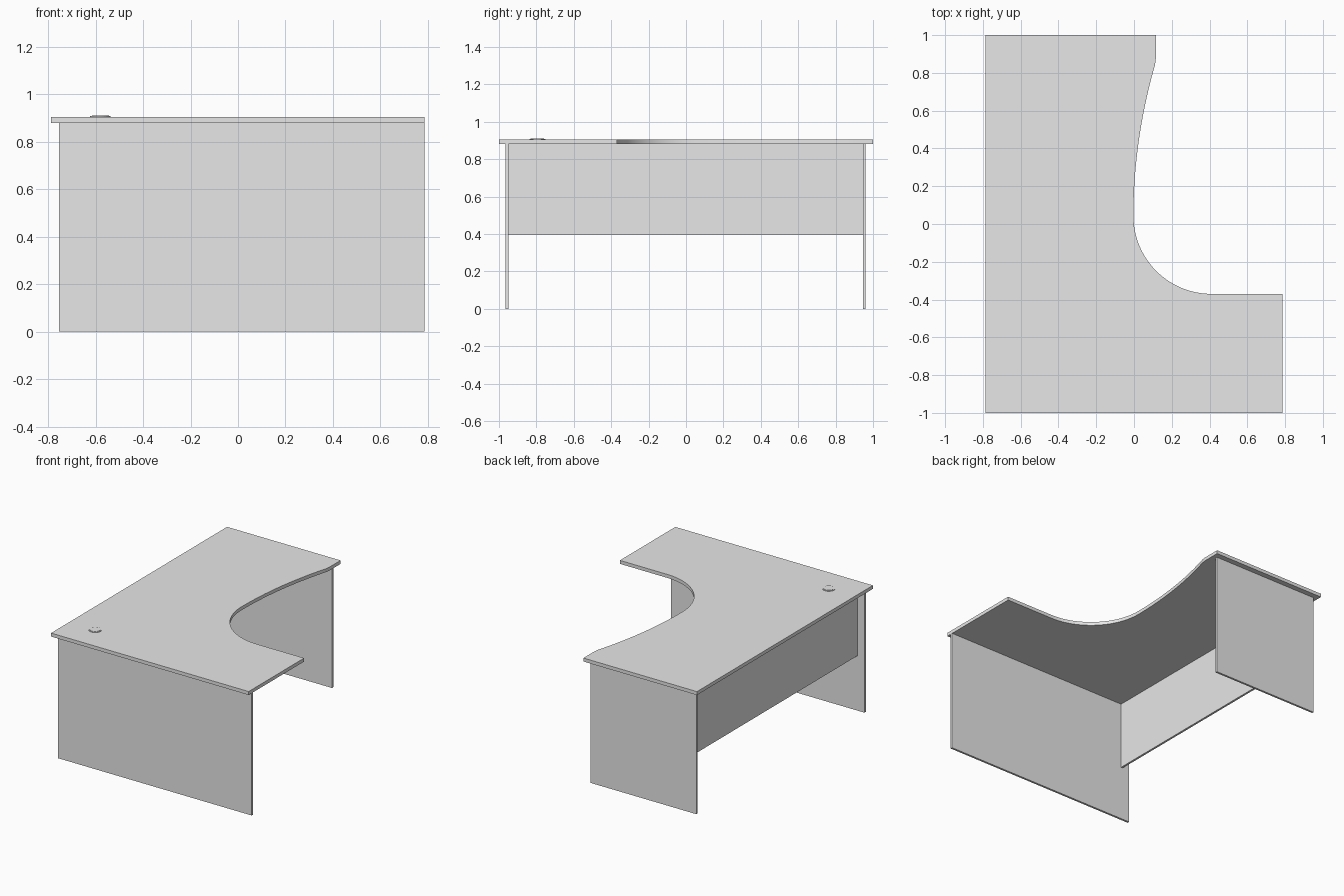
import bpy, bmesh, math

cube = bpy.data.objects.get("Cube")
if cube:
    bpy.data.objects.remove(cube, do_unlink=True)

grey = bpy.data.materials.new("plain grey")
grey.use_nodes = True
grey.diffuse_color = (0.8, 0.8, 0.8, 1)
grey.node_tree.nodes["Principled BSDF"].inputs["Base Color"].default_value = (0.8, 0.8, 0.8, 1)


def prism(name, outline, z0, z1):
    """Extrude a counter-clockwise outline from z0 up to z1."""
    bm = bmesh.new()
    face = bm.faces.new([bm.verts.new((x, y, z0)) for x, y in outline])
    moved = bmesh.ops.extrude_face_region(bm, geom=[face])["geom"]
    verts = [v for v in moved if isinstance(v, bmesh.types.BMVert)]
    bmesh.ops.translate(bm, verts=verts, vec=(0, 0, z1 - z0))
    bmesh.ops.recalc_face_normals(bm, faces=bm.faces)
    mesh = bpy.data.meshes.new(name)
    bm.to_mesh(mesh)
    bm.free()
    mesh.materials.append(grey)
    obj = bpy.data.objects.new(name, mesh)
    bpy.context.collection.objects.link(obj)
    return obj


def panel(name, x0, x1, y0, y1, z0, z1):
    return prism(name, [(x0, y0), (x1, y0), (x1, y1), (x0, y1)], z0, z1)


def circle(cx, cy, r, n):
    return [(cx + r * math.cos(math.tau * i / n), cy + r * math.sin(math.tau * i / n)) for i in range(n)]


UNDER, TOP = 0.88, 0.905

# Worktop: straight outer sides, quarter-round inner corner, gentle sweep to the return
outline = [(-0.787, -1), (0.785, -1), (0.785, -0.37)]
r = 0.413
for i in range(25):
    a = math.radians(270 - 90 * i / 24)
    outline.append((0.41 + r * math.cos(a), 0.043 + r * math.sin(a)))
for i in range(1, 17):
    d = 0.77 * i / 16
    outline.append((-0.003 + d * d / 5.6, 0.043 + d))
outline += [(0.111, 0.84), (0.115, 0.87), (0.116, 0.9), (0.116, 1), (-0.787, 1)]
top = prism("worktop", outline, UNDER, TOP)

# Supporting panels
panel("front_side_panel", -0.755, 0.785, -0.965, -0.95, 0, UNDER)
panel("back_side_panel", -0.755, 0.085, 0.946, 0.961, 0, UNDER)
panel("modesty_panel", -0.7, -0.685, -0.95, 0.946, 0.395, UNDER)

# Cable grommet: low rim and raised cap
prism("grommet_rim", circle(-0.58, -0.795, 0.043, 32), TOP, TOP + 0.003)
prism("grommet_cap", circle(-0.58, -0.795, 0.036, 32), TOP + 0.003, TOP + 0.005)

# Smooth the curved worktop edge
bpy.ops.object.select_all(action="DESELECT")
bpy.context.view_layer.objects.active = top
top.select_set(True)
bpy.ops.object.shade_smooth_by_angle(angle=math.radians(30))
